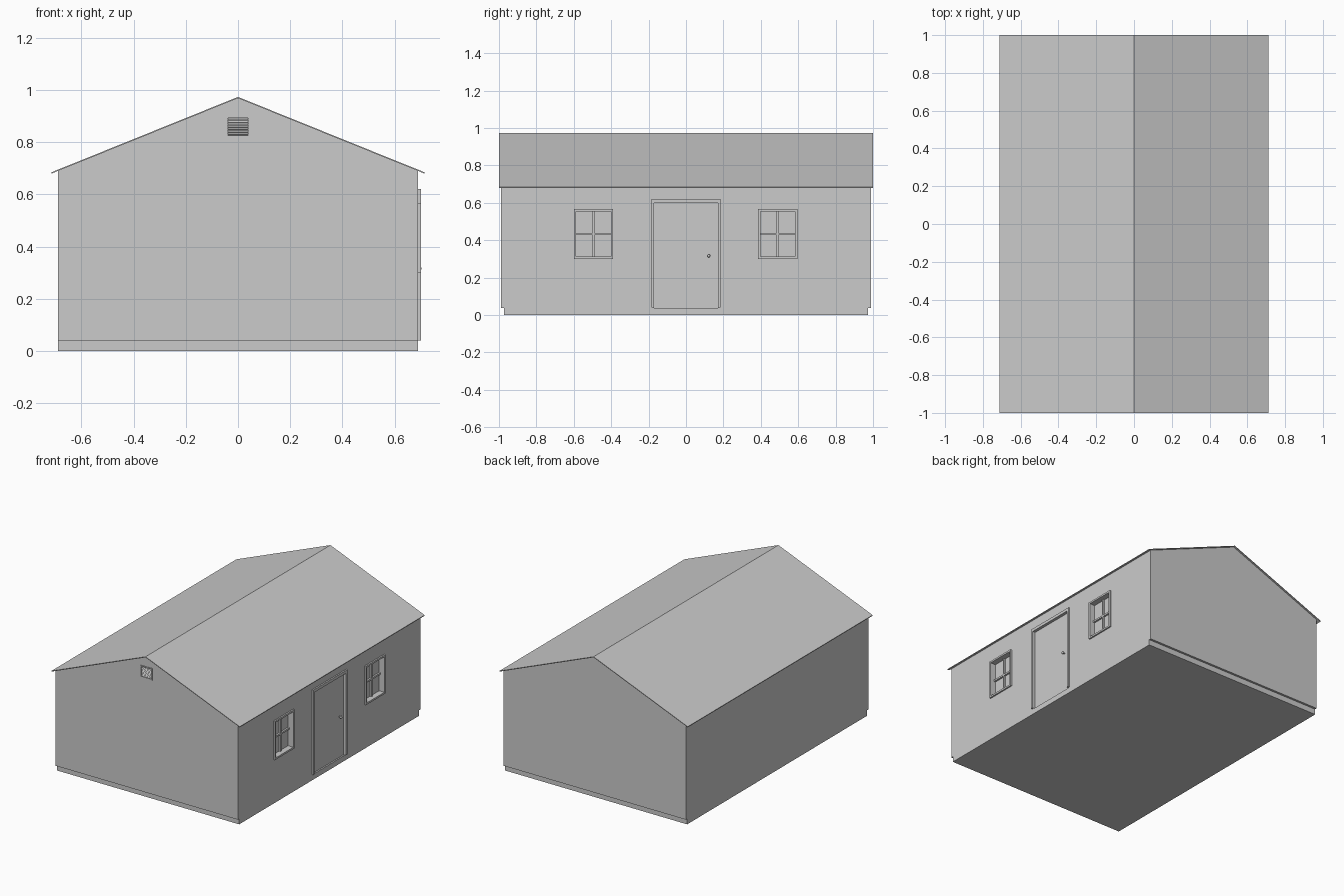
import bpy, bmesh, math

if "Cube" in bpy.data.objects:
    bpy.data.objects.remove(bpy.data.objects["Cube"])

SLOPE, RIDGE = 0.404, 0.973
HW, EAVE, CORE_Y, GABLE_Y = 0.69, 0.713, 0.973, 0.988


def prism(name, profile, y0, y1):
    """Extrude an x-z profile along y."""
    bm = bmesh.new()
    face = bm.faces.new([bm.verts.new((x, y0, z)) for x, z in profile])
    ext = bmesh.ops.extrude_face_region(bm, geom=[face])
    verts = [g for g in ext["geom"] if isinstance(g, bmesh.types.BMVert)]
    bmesh.ops.translate(bm, verts=verts, vec=(0, y1 - y0, 0))
    bmesh.ops.recalc_face_normals(bm, faces=bm.faces)
    return finish(name, bm)


def finish(name, bm):
    mesh = bpy.data.meshes.new(name)
    bm.to_mesh(mesh)
    bm.free()
    obj = bpy.data.objects.new(name, mesh)
    bpy.context.collection.objects.link(obj)
    return obj


def box(name, x, y, z, tilt=0):
    bm = bmesh.new()
    bmesh.ops.create_cube(bm, size=1)
    bmesh.ops.scale(bm, verts=bm.verts, vec=(x[1] - x[0], y[1] - y[0], z[1] - z[0]))
    obj = finish(name, bm)
    obj.location = [(a + b) / 2 for a, b in (x, y, z)]
    obj.rotation_euler.x = tilt
    return obj


def cut(target, x, y, z):
    """Carve a box-shaped recess."""
    cutter = box("cutter", x, y, z)
    cutter.hide_render = True
    mod = target.modifiers.new("recess", "BOOLEAN")
    mod.operation, mod.solver, mod.object = "DIFFERENCE", "EXACT", cutter
    bpy.context.view_layer.objects.active = target
    bpy.ops.object.modifier_apply(modifier=mod.name)
    bpy.data.objects.remove(cutter)


def house_profile(z0):
    top = RIDGE - 0.004
    side = top - SLOPE * HW
    return [(-HW, z0), (HW, z0), (HW, side), (0, top), (-HW, side)]


# Main body and overhanging gable panels
body = prism("house_body", house_profile(0), -CORE_Y, CORE_Y)
front = prism("front_gable", house_profile(0.038), -GABLE_Y, -CORE_Y)
prism("back_gable", house_profile(0.038), CORE_Y, GABLE_Y)

# Thin pitched roof
e = RIDGE - SLOPE * EAVE
prism("roof", [(-EAVE, e), (0, RIDGE), (EAVE, e), (EAVE, e - 0.005),
               (0, RIDGE - 0.005), (-EAVE, e - 0.005)], -1, 1)

TRIM = (HW - 0.005, 0.70)

# Recessed windows with trim and glazing bars
for tag, c in (("left", -0.494), ("right", 0.490)):
    y0, y1, z0, z1, w = c - 0.105, c + 0.105, 0.30, 0.566, 0.012
    cut(body, (0.66, 0.75), (y0 + w, y1 - w), (z0 + w, z1 - w))
    box(tag + "_window_sill", TRIM, (y0, y1), (z0, z0 + w))
    box(tag + "_window_head", TRIM, (y0, y1), (z1 - w, z1))
    box(tag + "_window_jamb_a", TRIM, (y0, y0 + w), (z0 + w, z1 - w))
    box(tag + "_window_jamb_b", TRIM, (y1 - w, y1), (z0 + w, z1 - w))
    zm = (z0 + z1) / 2
    box(tag + "_window_mullion", (0.655, 0.672), (c - 0.005, c + 0.005), (z0 + w, z1 - w))
    box(tag + "_window_rail", (0.655, 0.672), (y0 + w, y1 - w), (zm - 0.006, zm + 0.006))

# Recessed door with trim
cut(body, (0.68, 0.75), (-0.17, 0.17), (0.037, 0.60))
box("door_head", TRIM, (-0.185, 0.185), (0.60, 0.62))
for s in (-1, 1):
    box("door_jamb", TRIM, sorted((s * 0.17, s * 0.185)), (0.04, 0.60))

# Door knob on a short stem
bm = bmesh.new()
bmesh.ops.create_uvsphere(bm, u_segments=12, v_segments=8, radius=0.008)
knob = finish("door_knob", bm)
knob.location = (0.695, 0.122, 0.316)
for p in knob.data.polygons:
    p.use_smooth = True
box("knob_stem", (0.678, 0.692), (0.119, 0.125), (0.313, 0.319))

# Louvred vent in the front gable
cut(front, (-0.039, 0.039), (-1.05, -0.977), (0.826, 0.893))
VY = (-0.992, -0.98)
for z in ((0.819, 0.826), (0.893, 0.90)):
    box("vent_rail", (-0.045, 0.045), VY, z)
for s in (-1, 1):
    box("vent_stile", sorted((s * 0.039, s * 0.045)), VY, (0.826, 0.893))
for i in range(7):
    z = 0.831 + i * 0.0095
    box("vent_slat", (-0.039, 0.039), (-0.990, -0.978), (z - 0.001, z + 0.001),
        math.radians(35))
